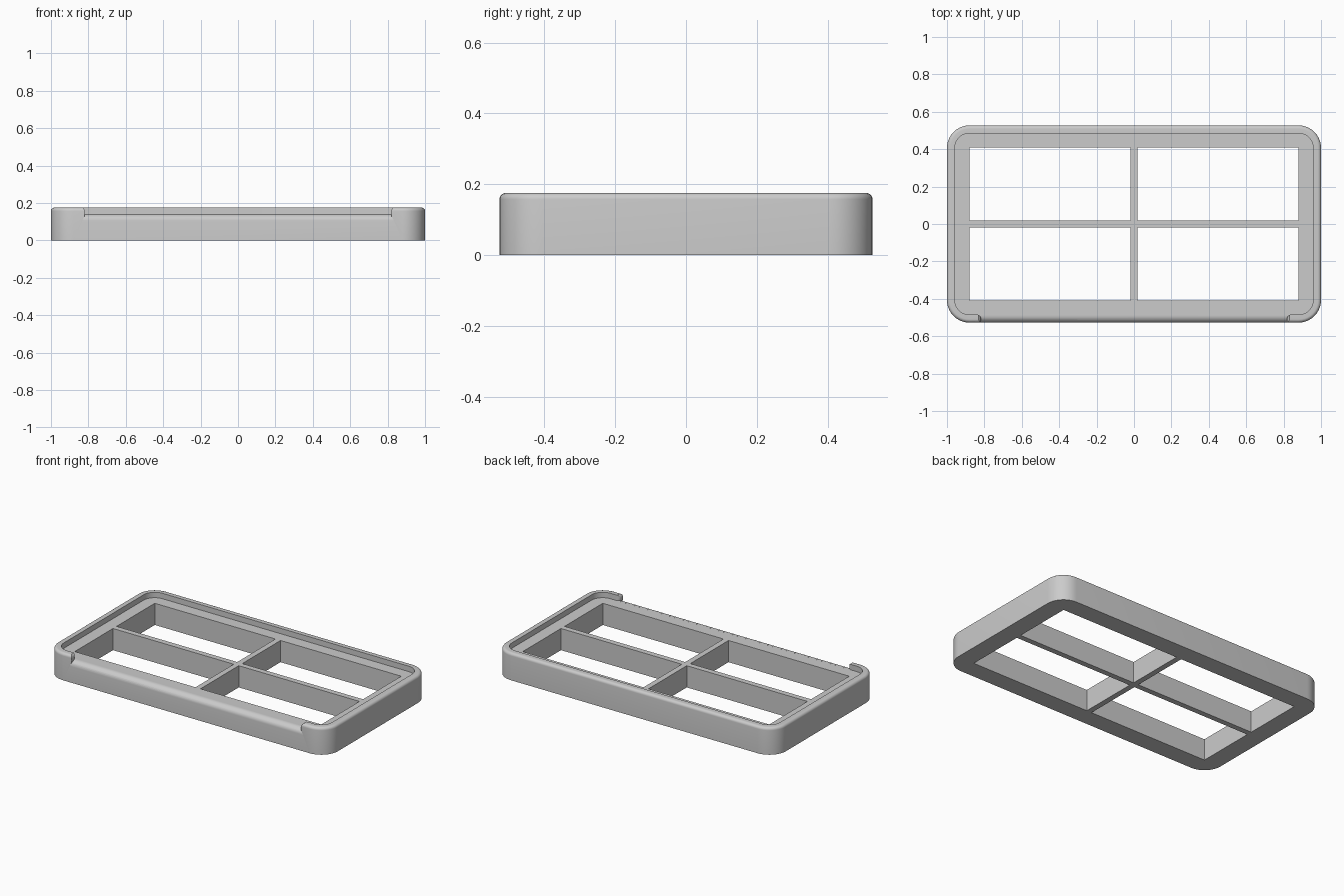
import bpy
import bmesh
from math import sin, cos, pi, radians

cube = bpy.data.objects.get("Cube")
if cube:
    bpy.data.objects.remove(cube)

HX, HY, TOP, FLOOR = 1.0, 0.527, 0.175, 0.14   # half sizes, rim height, recess floor
RIM, CORNER, ROUND = 0.042, 0.12, 0.018        # rim width, corner radius, edge rounding


def make_object(name, bm):
    bmesh.ops.recalc_face_normals(bm, faces=bm.faces)
    mesh = bpy.data.meshes.new(name)
    bm.to_mesh(mesh)
    bm.free()
    ob = bpy.data.objects.new(name, mesh)
    bpy.context.collection.objects.link(ob)
    return ob


def rounded_ring(bm, inset, z, steps=10):
    """Rounded rectangle of vertices, inset from the outer wall."""
    r = CORNER - inset
    ring = []
    for q, (sx, sy) in enumerate([(1, 1), (-1, 1), (-1, -1), (1, -1)]):
        for i in range(steps + 1):
            a = (q + i / steps) * pi / 2
            ring.append(bm.verts.new((sx * (HX - CORNER) + r * cos(a),
                                      sy * (HY - CORNER) + r * sin(a), z)))
    return ring


def prism(name, profile, place, lo, hi):
    """Extrude a 2D profile from lo to hi; place() maps (u, v, depth) to xyz."""
    bm = bmesh.new()
    rings = [[bm.verts.new(place(u, v, d)) for u, v in profile] for d in (lo, hi)]
    n = len(profile)
    for i in range(n):
        j = (i + 1) % n
        bm.faces.new((rings[0][i], rings[0][j], rings[1][j], rings[1][i]))
    for ring in rings:
        bm.faces.new(ring)
    ob = make_object(name, bm)
    ob.hide_render = True
    return ob


def boolean(target, cutter, operation):
    mod = target.modifiers.new(operation.title(), 'BOOLEAN')
    mod.operation = operation
    mod.solver = 'EXACT'
    mod.object = cutter
    bpy.context.view_layer.objects.active = target
    bpy.ops.object.modifier_apply(modifier=mod.name)
    bpy.data.objects.remove(cutter)


# Tray body: rounded wall, soft outer rim edge and recessed floor
bm = bmesh.new()
levels = [(0, 0)]
for i in range(7):
    a = i / 6 * pi / 2
    levels.append((ROUND * (1 - cos(a)), TOP - ROUND + ROUND * sin(a)))
levels += [(RIM, TOP), (RIM, FLOOR)]
rings = [rounded_ring(bm, inset, z) for inset, z in levels]
for low, high in zip(rings, rings[1:]):
    for i in range(len(low)):
        j = (i + 1) % len(low)
        bm.faces.new((low[i], low[j], high[j], high[i]))
bm.faces.new(rings[0])
bm.faces.new(rings[-1])
tray = make_object("tray_frame", bm)

# Four rectangular openings separated by a cross of thin bars
for sx in (-1, 1):
    for sy in (-1, 1):
        rect = [(sx * x, sy * y) for x, y in
                ((0.018, 0.018), (0.88, 0.018), (0.88, 0.408), (0.018, 0.408))]
        boolean(tray, prism("opening_cutter", rect, lambda u, v, d: (u, v, d), -0.1, 0.3),
                'DIFFERENCE')


# Front gap in the rim, leaving a rounded lip below and soft rim ends
def lip_cutter():
    ry, rz = RIM - 0.004, 0.035
    lip = [(-HY + ry * (1 - cos(i / 8 * pi / 2)), FLOOR + 0.0002 - rz + rz * sin(i / 8 * pi / 2))
           for i in range(9)]
    profile = [(-0.6, lip[0][1])] + lip + [(-0.45, FLOOR + 0.0002), (-0.45, 0.3), (-0.6, 0.3)]
    return prism("lip_cutter", profile, lambda u, v, d: (d, u, v), -0.9, 0.9)


def mirrored(side):
    return side + [(-x, v) for x, v in reversed(side)]


end_heights = [(0.832, 0.05), (0.832, 0.11), (0.822, 0.125), (0.818, 0.145),
               (0.819, 0.16), (0.824, 0.17), (0.832, 0.176), (0.832, 0.35)]
end_depths = [(0.818, -0.7), (0.818, -0.505), (0.821, -0.495),
              (0.828, -0.488), (0.838, -0.484), (0.838, -0.4)]
for side, place, lo, hi in (
        (end_heights, lambda u, v, d: (u, d, v), -0.7, -0.4),
        (end_depths, lambda u, v, d: (u, v, d), 0, 0.4)):
    gap = lip_cutter()
    boolean(gap, prism("gap_end", mirrored(side), place, lo, hi), 'INTERSECT')
    boolean(tray, gap, 'DIFFERENCE')

# Single grey finish
grey = bpy.data.materials.new("plain_grey")
grey.use_nodes = True
colour = (0.6, 0.6, 0.6, 1)
grey.diffuse_color = colour
grey.node_tree.nodes["Principled BSDF"].inputs["Base Color"].default_value = colour
tray.data.materials.clear()
tray.data.materials.append(grey)

# Smooth curved walls, crisp edges
bpy.ops.object.select_all(action='DESELECT')
tray.select_set(True)
bpy.context.view_layer.objects.active = tray
bpy.ops.object.shade_smooth_by_angle(angle=radians(32))
